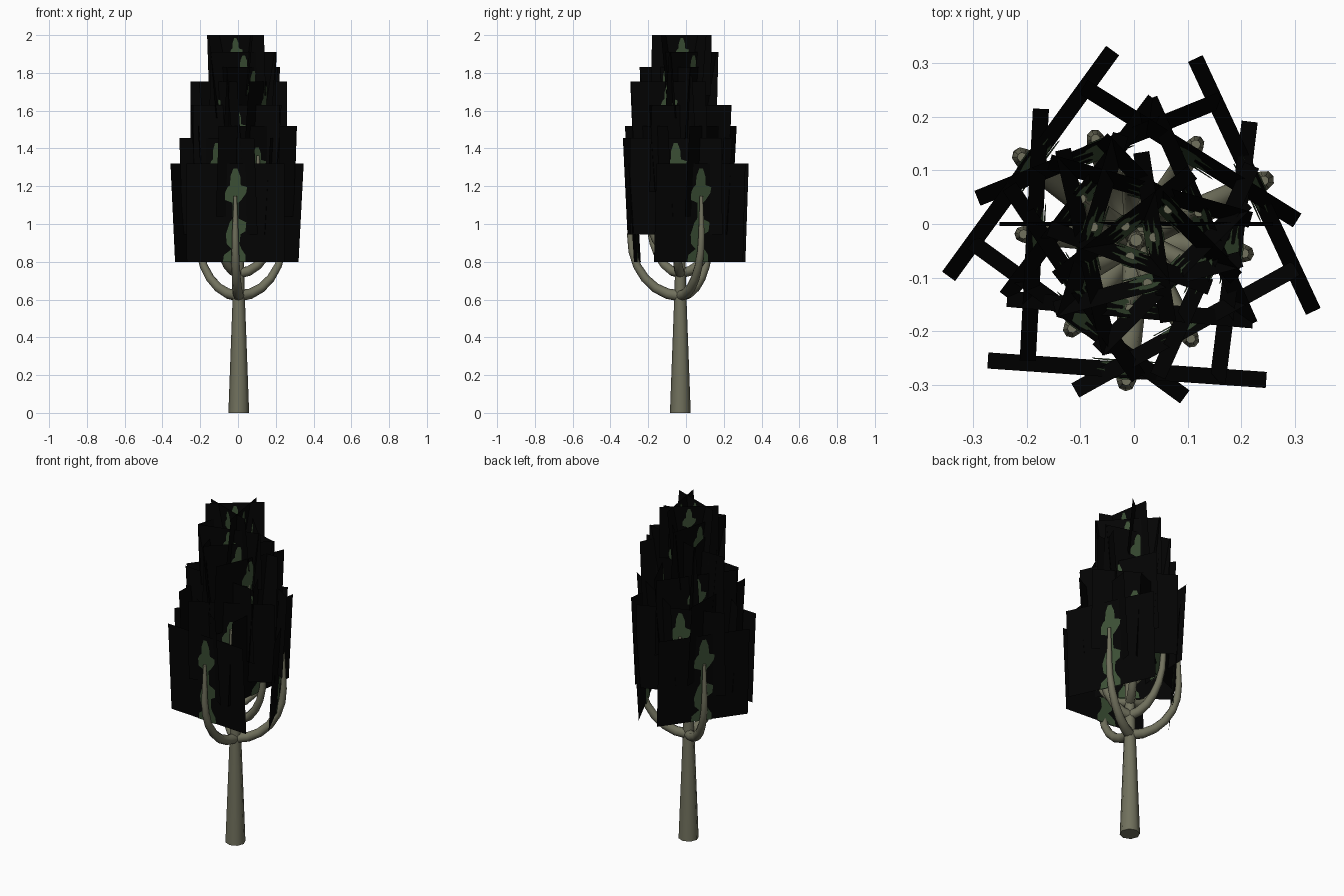
import bpy
import math
from mathutils import Vector

if "Cube" in bpy.data.objects:
    bpy.data.objects.remove(bpy.data.objects["Cube"])

AXIS_X, AXIS_Y = 0.004, -0.03  # trunk axis


def material(name, rgb):
    m = bpy.data.materials.new(name)
    m.diffuse_color = (*rgb, 1)
    m.use_nodes = True
    m.node_tree.nodes["Principled BSDF"].inputs["Base Color"].default_value = m.diffuse_color
    return m


BARK = material("grey_brown_bark", (0.165, 0.165, 0.110))
DARK = material("black_foliage", (0.001, 0.001, 0.001))
GREEN = material("leaf_green", (0.045, 0.080, 0.036))


def tube(name, points, radii):
    """Eight-sided tapering tube along a path."""
    cu = bpy.data.curves.new(name, 'CURVE')
    cu.dimensions = '3D'
    cu.bevel_depth = 1.0
    cu.bevel_resolution = 2
    cu.use_fill_caps = True
    sp = cu.splines.new('POLY')
    sp.points.add(len(points) - 1)
    for p, co, r in zip(sp.points, points, radii):
        p.co = (*co, 1)
        p.radius = r
    ob = bpy.data.objects.new(name, cu)
    bpy.context.collection.objects.link(ob)
    cu.materials.append(BARK)
    bpy.ops.object.select_all(action='DESELECT')
    ob.select_set(True)
    bpy.context.view_layer.objects.active = ob
    bpy.ops.object.convert(target='MESH')
    bpy.ops.object.shade_smooth_by_angle(angle=math.radians(50))


# Sprig outline: (left, right, height) as fractions of the card
SPRIG = [(-0.13, 0.10, 0.0), (-0.12, 0.10, 0.07), (-0.04, 0.06, 0.13), (-0.09, 0.04, 0.18),
         (-0.10, 0.05, 0.28), (-0.09, 0.10, 0.31), (-0.06, 0.11, 0.40), (-0.03, 0.03, 0.44),
         (-0.03, 0.03, 0.60), (-0.11, 0.06, 0.63), (-0.11, 0.11, 0.70), (-0.08, 0.12, 0.76),
         (-0.055, 0.055, 0.78), (-0.05, 0.05, 0.87), (-0.02, 0.02, 0.95)]


def leaf_card(name, angle, radius, width, height, top, lean=0.03, tall=1.0):
    """Upright dark card facing outward, with a green sprig on both sides."""
    out = Vector((math.cos(angle), math.sin(angle), 0))
    side = Vector((-out.y, out.x, 0))
    base = Vector((AXIS_X, AXIS_Y, top - height)) + out * (radius - lean / 2)

    def at(u, v, d=0.0):
        return base + side * (u * width) + out * (lean * v + d) + Vector((0, 0, v * height))

    verts = [at(-.5, 0), at(.5, 0), at(.5, 1), at(-.5, 1)]
    faces = [(0, 1, 2, 3)]
    for d in (0.004, -0.004):
        start = len(verts)
        for left, right, v in SPRIG:
            verts += [at(left, v * tall, d), at(right, v * tall, d)]
        for i in range(len(SPRIG) - 1):
            a = start + 2 * i
            f = (a, a + 1, a + 3, a + 2)
            faces.append(f if d > 0 else f[::-1])
    me = bpy.data.meshes.new(name)
    me.from_pydata(verts, [], faces)
    me.materials.append(DARK)
    me.materials.append(GREEN)
    for p in me.polygons:
        p.material_index = 0 if p.index == 0 else 1
    bpy.context.collection.objects.link(bpy.data.objects.new(name, me))


def branch(name, angle, reach, z0, z1, thick):
    """Branch sweeping out of the trunk, turning upright and ending in a point."""
    rise = min(0.32, (z1 - z0) * 0.6)
    prof = [(reach * math.sin(t), z0 + rise * (1 - math.cos(t)))
            for t in (math.radians(15 * k) for k in range(7))]
    prof.append((reach - 0.002, z1))
    pts = [(AXIS_X + r * math.cos(angle), AXIS_Y + r * math.sin(angle), z) for r, z in prof]
    radii = [thick * (1 - 0.07 * i) for i in range(7)] + [0.009]
    tube(name, pts, radii)


# Trunk and its thinner continuation inside the crown
tube("trunk", [(AXIS_X, AXIS_Y, 0), (AXIS_X, AXIS_Y, 0.62)], [0.055, 0.032])
tube("leader", [(AXIS_X, AXIS_Y, z) for z in (0.6, 1.1, 1.75)], [0.031, 0.024, 0.012])

# Crown tiers: first angle, card radius, width, height, top, branch start
TIERS = [
    (-94, 0.243, 0.52, 0.52, 1.32, 0.62),
    (-126, 0.183, 0.49, 0.51, 1.455, 0.74),
    (-61, 0.190, 0.47, 0.48, 1.52, 0.82),
    (-95, 0.130, 0.46, 0.46, 1.63, 0.95),
    (-24, 0.140, 0.43, 0.42, 1.755, 1.12),
    (-45, 0.095, 0.39, 0.38, 1.83, 1.25),
    (-75, 0.085, 0.36, 0.35, 1.91, 1.38),
    (-110, 0.035, 0.32, 0.32, 2.00, 1.50),
]
for t, (first, radius, width, height, top, z0) in enumerate(TIERS):
    for k in range(3):
        a = math.radians(first + 119 * k)
        if (t, k) == (4, 1):  # one wide upright card near the middle of the crown
            leaf_card("inner_leaf_card", math.radians(90), 0.03, 0.51, height, top, 0.008)
        else:
            leaf_card(f"leaf_card_{t}_{k}", a, radius, width, height, top,
                      tall=0.8 if t == 2 else 1.0)
        branch(f"branch_{t}_{k}", a, radius + (0.022 if t < 3 else 0.0), z0,
               top - 0.33 * height, 0.03 - 0.002 * t)
